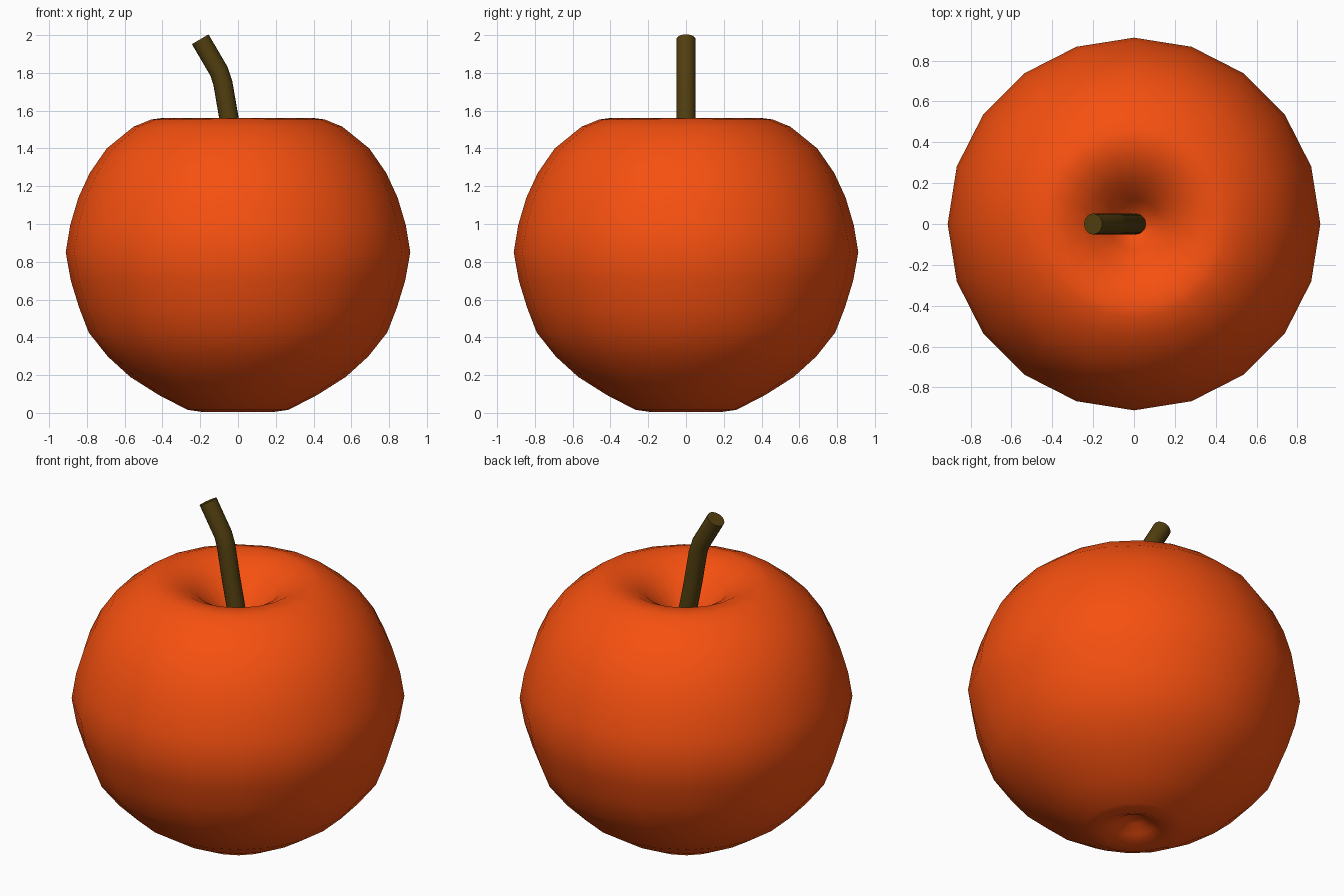
import bpy, bmesh, math
from mathutils import Vector

if "Cube" in bpy.data.objects:
    bpy.data.objects.remove(bpy.data.objects["Cube"])


def finish(bm, name, color):
    """Turn a bmesh into a smooth, coloured object."""
    bmesh.ops.recalc_face_normals(bm, faces=bm.faces[:])
    mesh = bpy.data.meshes.new(name)
    bm.to_mesh(mesh)
    bm.free()
    obj = bpy.data.objects.new(name, mesh)
    bpy.context.collection.objects.link(obj)
    mat = bpy.data.materials.new(name + "_color")
    mat.diffuse_color = (*color, 1)
    mat.use_nodes = True
    mat.node_tree.nodes["Principled BSDF"].inputs["Base Color"].default_value = mat.diffuse_color
    mesh.materials.append(mat)
    bpy.context.view_layer.objects.active = obj
    obj.select_set(True)
    bpy.ops.object.shade_smooth_by_angle(angle=math.radians(60))
    obj.select_set(False)
    return obj


def bridge(bm, a, b):
    """Join two rings of vertices with quads."""
    n = len(a)
    for i in range(n):
        j = (i + 1) % n
        bm.faces.new((a[i], a[j], b[j], b[i]))


def fan(bm, ring, co):
    """Close a ring to a single centre vertex."""
    c = bm.verts.new(co)
    for i in range(len(ring)):
        bm.faces.new((ring[i], ring[(i + 1) % len(ring)], c))


# Fruit body: 20-sided lathe with a dimple at the bottom and the top
SIDES = 20
profile = [
    (0.05, 0.07), (0.11, 0.035), (0.18, 0.004), (0.267, 0.016), (0.42, 0.095),
    (0.57, 0.19), (0.688, 0.297), (0.79, 0.425), (0.842, 0.56), (0.885, 0.70),
    (0.912, 0.85), (0.888, 0.995), (0.845, 1.14), (0.785, 1.27), (0.695, 1.40),
    (0.553, 1.515), (0.46, 1.553), (0.41, 1.56), (0.33, 1.543), (0.23, 1.49),
    (0.12, 1.37), (0.06, 1.29),
]
bm = bmesh.new()
rings = []
for r, z in profile:
    rings.append([bm.verts.new((r * math.cos(math.tau * i / SIDES),
                                r * math.sin(math.tau * i / SIDES), z))
                  for i in range(SIDES)])
for a, b in zip(rings, rings[1:]):
    bridge(bm, a, b)
fan(bm, rings[0], (0, 0, 0.08))
fan(bm, rings[-1], (0, 0, 1.27))
finish(bm, "fruit_body", (0.92, 0.08, 0.005))

# Stem: round tube swept along a bent path in the xz plane
path = [Vector(p) for p in ((0.008, 0, 1.28), (-0.048, 0, 1.56), (-0.08, 0, 1.745),
                            (-0.1, 0, 1.807), (-0.2, 0, 1.978))]
bm = bmesh.new()
rings = []
for k, p in enumerate(path):
    t = (path[min(k + 1, len(path) - 1)] - path[max(k - 1, 0)]).normalized()
    side = Vector((t.z, 0, -t.x))
    rings.append([bm.verts.new(p + 0.051 * (side * math.cos(math.tau * i / 20)
                                            + Vector((0, 1, 0)) * math.sin(math.tau * i / 20)))
                  for i in range(20)])
for a, b in zip(rings, rings[1:]):
    bridge(bm, a, b)
bm.faces.new(rings[0])
bm.faces.new(rings[-1])
finish(bm, "stem", (0.085, 0.05, 0.005))
